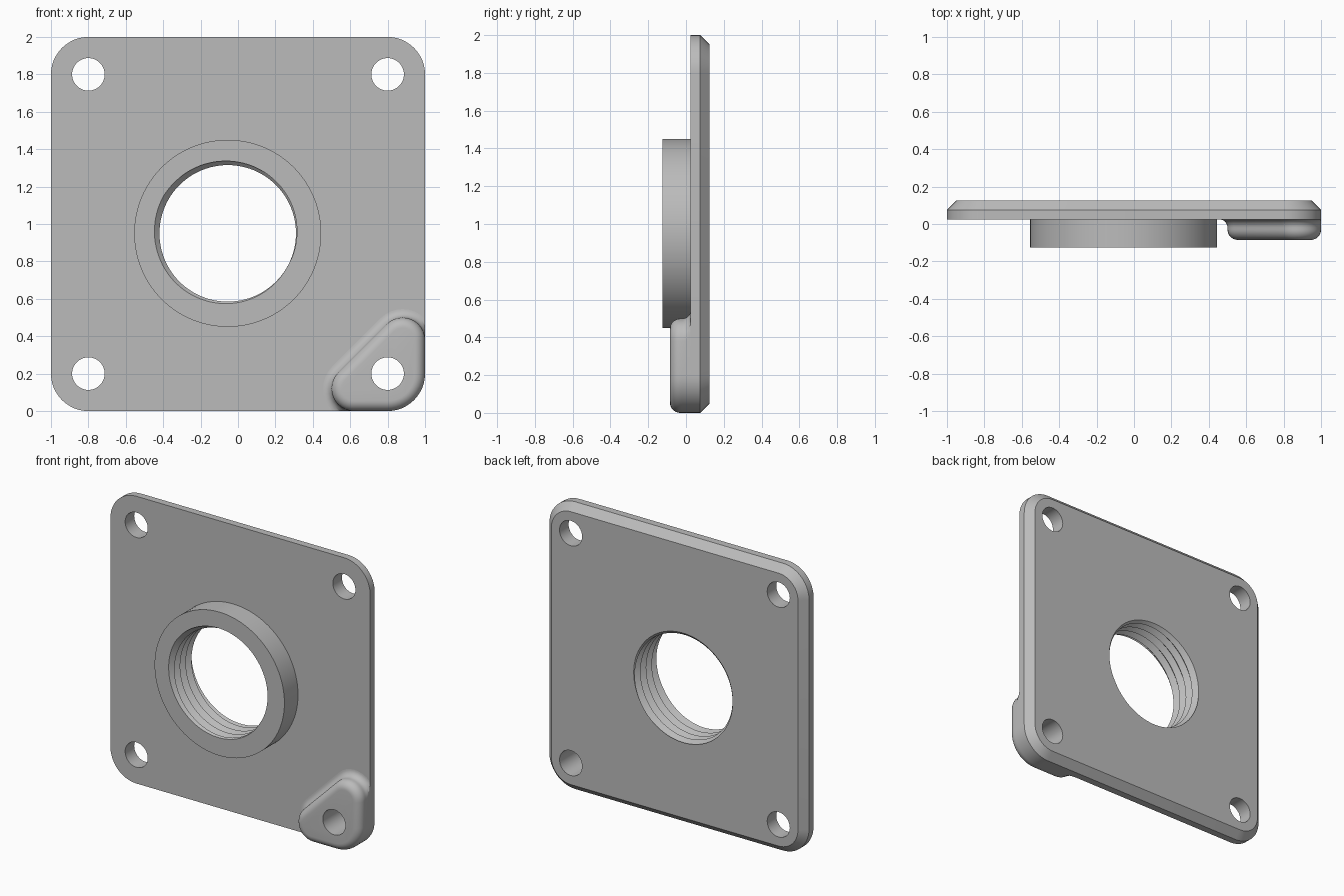
import bpy
import bmesh
from math import sin, cos, pi, radians

if "Cube" in bpy.data.objects:
    bpy.data.objects.remove(bpy.data.objects["Cube"])

GREY = (0.5, 0.5, 0.5, 1)
metal = bpy.data.materials.new("grey metal")
metal.use_nodes = True
metal.diffuse_color = GREY
metal.node_tree.nodes["Principled BSDF"].inputs["Base Color"].default_value = GREY

FRONT, BACK = 0.025, 0.125      # faces of the plate
BOSS_FRONT, LUG_FRONT = -0.125, -0.085
BORE_X, BORE_Z = -0.055, 0.95


def make_object(name, bm):
    bmesh.ops.recalc_face_normals(bm, faces=bm.faces)
    mesh = bpy.data.meshes.new(name)
    bm.to_mesh(mesh)
    bm.free()
    mesh.materials.append(metal)
    obj = bpy.data.objects.new(name, mesh)
    bpy.context.collection.objects.link(obj)
    return obj


def loft(name, loops):
    """Skin equal-length loops of points and cap both ends."""
    bm = bmesh.new()
    rings = [[bm.verts.new(p) for p in loop] for loop in loops]
    n = len(rings[0])
    for a, b in zip(rings, rings[1:]):
        for i in range(n):
            j = (i + 1) % n
            bm.faces.new((a[i], a[j], b[j], b[i]))
    bm.faces.new(rings[0])
    bm.faces.new(rings[-1])
    return make_object(name, bm)


def outline(corners, offset, y, steps=12):
    """Rounded outline from corner arcs (x, z, radius, start, end, can grow)."""
    points = []
    for x, z, r, start, end, grows in corners:
        r += offset if grows else min(offset, 0)
        for k in range(steps + 1):
            a = radians(start + (end - start) * k / steps)
            points.append((min(x + r * cos(a), 1), y, max(z + r * sin(a), 0)))
    return points


def disc(x, z, r, y, n=64):
    return [(x + r * cos(2 * pi * k / n), y, z + r * sin(2 * pi * k / n)) for k in range(n)]


def thread_cutter(crest=0.365, root=0.397, pitch=0.0625, n=96, rows=18):
    """Solid helical V thread, pointed at both ends beyond the part."""
    bm = bmesh.new()
    y0 = BOSS_FRONT - pitch * 3.083
    cols = []
    for j in range(n):
        a = 2 * pi * j / n
        col = []
        for i in range(rows):
            r = root if i % 2 else crest
            y = y0 + pitch * (i / 2 + j / n)
            col.append(bm.verts.new((BORE_X + r * cos(a), y, BORE_Z - r * sin(a))))
        cols.append(col)
    for j in range(n):
        a, b = cols[j], cols[(j + 1) % n]
        if j == n - 1:
            b = b[2:]           # the helix climbs one pitch per turn
        for i in range(min(len(a), len(b)) - 1):
            bm.faces.new((a[i], a[i + 1], b[i + 1], b[i]))
    ends = [bm.verts.new((BORE_X, y, BORE_Z)) for y in (-0.8, 0.8)]
    for e in [e for e in bm.edges if e.is_boundary]:
        tip = ends[1] if (e.verts[0].co.y + e.verts[1].co.y) > 0 else ends[0]
        bm.faces.new((e.verts[0], e.verts[1], tip))
    return make_object("thread_cutter", bm)


# Plate with rounded corners and a chamfered back edge
plate_corners = [(0.8, 0.2, 0.2, -90, 0, True), (0.8, 1.8, 0.2, 0, 90, True),
                 (-0.8, 1.8, 0.2, 90, 180, True), (-0.8, 0.2, 0.2, 180, 270, True)]
plate = loft("plate", [outline(plate_corners, off, y)
                       for off, y in ((0, FRONT), (0, 0.075), (-0.05, BACK))])

# Round boss
boss = loft("threaded_boss", [disc(BORE_X, BORE_Z, 0.5, y, 96) for y in (BOSS_FRONT, FRONT)])

# Corner lug: rounded front edge, concave fillet where it meets the plate
lug_corners = [(0.8, 0.2, 0.2, -90, 0, False), (0.88, 0.38, 0.12, 0, 135, True),
               (0.62, 0.12, 0.12, 135, 270, True)]
EDGE, FILLET, STEPS = 0.055, 0.045, 8
quarter = [k / STEPS * pi / 2 for k in range(STEPS + 1)]
lug_profile = [(EDGE * (sin(t) - 1), LUG_FRONT + EDGE * (1 - cos(t))) for t in quarter]
lug_profile += [(FILLET * (1 - cos(t)), FRONT - FILLET * (1 - sin(t))) for t in quarter]
lug = loft("corner_lug", [outline(lug_corners, off, y) for off, y in lug_profile])

# Cutters for the bore and the four screw holes
bore = thread_cutter()
holes = {(x, z): loft("hole_cutter", [disc(x, z, 0.087, y, 48) for y in (-0.3, 0.3)])
         for x in (-0.8, 0.8) for z in (0.2, 1.8)}


def cut(obj, cutters):
    bpy.ops.object.select_all(action='DESELECT')
    bpy.context.view_layer.objects.active = obj
    obj.select_set(True)
    for cutter in cutters:
        mod = obj.modifiers.new("cut", 'BOOLEAN')
        mod.operation = 'DIFFERENCE'
        mod.solver = 'EXACT'
        mod.object = cutter
        bpy.ops.object.modifier_apply(modifier=mod.name)
    bpy.ops.object.shade_smooth_by_angle(angle=radians(30))


cut(plate, [bore, *holes.values()])
cut(boss, [bore])
cut(lug, [holes[0.8, 0.2]])

for cutter in (bore, *holes.values()):
    bpy.data.objects.remove(cutter)
